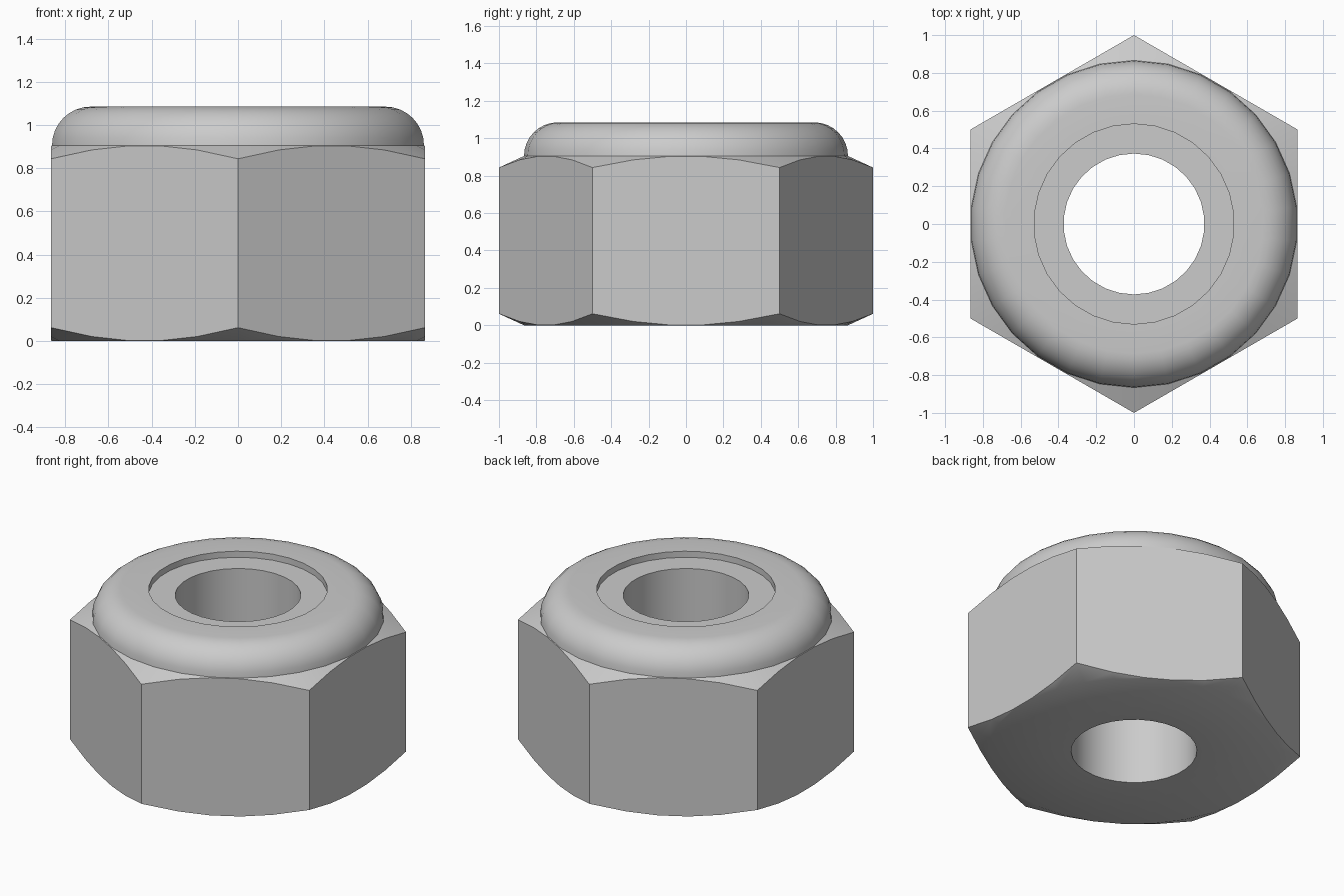
import bpy
import bmesh
import math

SIDES = 30                      # a multiple of six, so hexagon corners land on it
FLAT = math.cos(math.radians(30))
CHAMFER = 0.46                  # chamfer rise per unit of radius
SHOULDER, TOP, SEAT, BEAD = 0.905, 1.085, 0.9, 0.18
HOLE, LIP, INSERT_TOP = 0.373, 0.53, 1.045

if "Cube" in bpy.data.objects:
    bpy.data.objects.remove(bpy.data.objects["Cube"], do_unlink=True)

steel = bpy.data.materials.new("grey_steel")
steel.use_nodes = True
colour = (0.6, 0.6, 0.6, 1)
steel.diffuse_color = colour
for node in steel.node_tree.nodes:
    if node.type == 'BSDF_PRINCIPLED':
        node.inputs["Base Color"].default_value = colour


def circle(r, z):
    return lambda i: (r, z)


def hexagon(z, direction):
    """Hexagonal ring whose corners are cut back by a conical chamfer."""
    def point(i):
        per_side = SIDES // 6
        angle = math.radians(60 * (i % per_side) / per_side - 30)
        r = FLAT / math.cos(angle)
        return r, z + direction * CHAMFER * (r - FLAT)
    return point


def ring_solid(name, rings):
    """Join a closed loop of rings into a solid with a hole through it."""
    bm = bmesh.new()
    loops = []
    for ring in rings:
        loop = []
        for i in range(SIDES):
            a = math.pi / 2 + 2 * math.pi * i / SIDES
            r, z = ring(i)
            loop.append(bm.verts.new((r * math.cos(a), r * math.sin(a), z)))
        loops.append(loop)
    for k, low in enumerate(loops):
        high = loops[(k + 1) % len(loops)]
        for i in range(SIDES):
            j = (i + 1) % SIDES
            bm.faces.new((low[i], low[j], high[j], high[i]))
    bmesh.ops.recalc_face_normals(bm, faces=bm.faces)
    mesh = bpy.data.meshes.new(name)
    bm.to_mesh(mesh)
    bm.free()
    mesh.materials.append(steel)
    obj = bpy.data.objects.new(name, mesh)
    bpy.context.collection.objects.link(obj)
    bpy.ops.object.select_all(action='DESELECT')
    obj.select_set(True)
    bpy.context.view_layer.objects.active = obj
    bpy.ops.object.shade_smooth_by_angle(angle=math.radians(30))
    return obj


# Rounded collar above the shoulder
steps = 8
collar = []
for s in range(steps + 1):
    a = math.pi / 2 * s / steps
    collar.append(circle(FLAT - BEAD + BEAD * math.cos(a),
                         SHOULDER + BEAD * math.sin(a)))

# Hexagonal body with chamfers, collar and a seat for the insert
ring_solid("nut_body", [
    circle(HOLE, 0), circle(FLAT, 0),
    hexagon(0, 1), hexagon(SHOULDER, -1),
    *collar,
    circle(LIP, TOP), circle(LIP, SEAT), circle(HOLE, SEAT),
])

# Locking ring sunk just below the collar's lip
ring_solid("locking_insert", [
    circle(HOLE, SEAT), circle(LIP, SEAT),
    circle(LIP, INSERT_TOP), circle(HOLE, INSERT_TOP),
])
